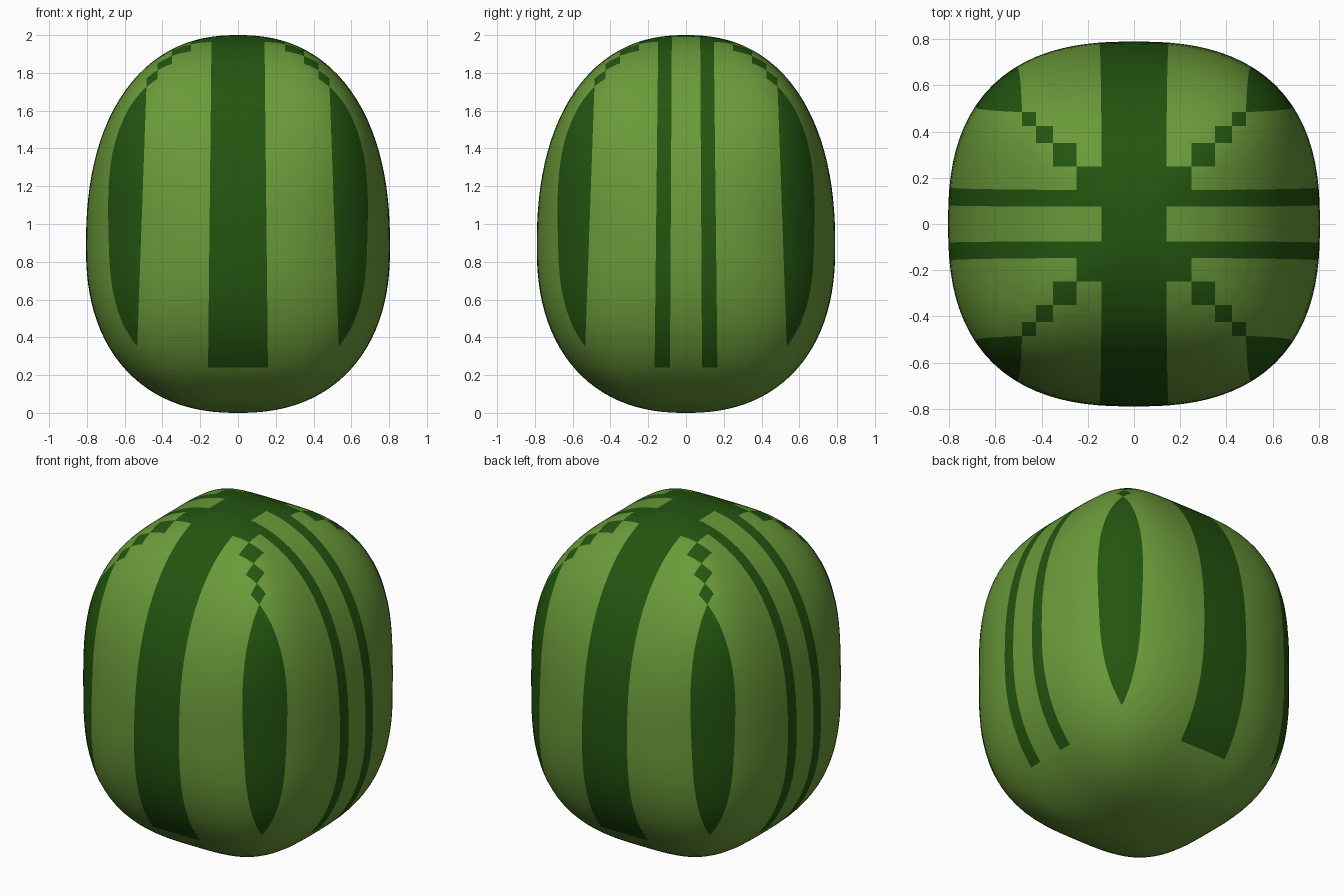
import bpy, bmesh
from math import sin, cos, pi
from mathutils import Vector

cube = bpy.data.objects.get("Cube")
if cube:
    bpy.data.objects.remove(cube, do_unlink=True)

HALF_X, HALF_Y, MID_Z = 0.805, 0.79, 0.88
SEGMENTS, RINGS = 96, 56
STRIPE_END = 0.24


def make_material(name, color):
    m = bpy.data.materials.new(name)
    m.use_nodes = True
    m.diffuse_color = color
    m.node_tree.nodes["Principled BSDF"].inputs["Base Color"].default_value = color
    return m


def radius(angle, n):
    """Polar radius of a unit superellipse."""
    return (abs(cos(angle)) ** n + abs(sin(angle)) ** n) ** (-1 / n)


def taper(offset, z):
    """Stripe edges spread a little towards the base."""
    return offset * (1 + 0.075 * (2 - z))


# Melon body: squarish rings stacked along a rounded profile
bm = bmesh.new()
rings = []
for i in range(1, RINGS):
    lat = pi * (i / RINGS - 0.5)
    r = radius(lat, 2.3)
    w, h = r * cos(lat), r * sin(lat)
    n = 2.53 + (2.6 if h > 0 else 1.0) * h * h
    z = MID_Z + h * (2 - MID_Z if h > 0 else MID_Z)
    ring = []
    for j in range(SEGMENTS):
        a = 2 * pi * j / SEGMENTS
        k = w * radius(a, n)
        ring.append(bm.verts.new((HALF_X * k * cos(a), HALF_Y * k * sin(a), z)))
    rings.append(ring)
for low, high in zip(rings, rings[1:]):
    for j in range(SEGMENTS):
        k = (j + 1) % SEGMENTS
        bm.faces.new((low[j], low[k], high[k], high[j]))
bottom, top = bm.verts.new((0, 0, 0)), bm.verts.new((0, 0, 2))
for j in range(SEGMENTS):
    k = (j + 1) % SEGMENTS
    bm.faces.new((bottom, rings[0][k], rings[0][j]))
    bm.faces.new((top, rings[-1][j], rings[-1][k]))


# Cut the skin along every stripe edge
def cut(point, normal, min_z=-1):
    faces = [f for f in bm.faces if f.calc_center_median().z > min_z]
    geom = set(faces)
    for f in faces:
        geom.update(f.edges)
        geom.update(f.verts)
    bmesh.ops.bisect_plane(bm, geom=list(geom), dist=1e-5,
                           plane_co=point, plane_no=normal)


FRONT, INNER, OUTER, CORNER = 0.14, 0.075, 0.147, 0.475
STEPS = (0.25, 0.35, 0.425, 0.485)
cut((0, 0, STRIPE_END), (0, 0, 1))
for axis, offsets in ((0, (FRONT, CORNER)), (1, (INNER, OUTER, CORNER))):
    for side in (-1, 1):
        for offset in offsets:
            point, normal = Vector((0, 0, 2)), Vector((0, 0, offset * 0.075))
            point[axis], normal[axis] = side * offset, side
            cut(point, normal)
        for step in STEPS:
            point, normal = Vector(), Vector()
            point[axis], normal[axis] = side * step, 1
            cut(point, normal, 1.68)


def is_dark(c):
    x, y, z = abs(c.x), abs(c.y), c.z
    if z < STRIPE_END:
        return False
    # Wide front-to-back band and the paired side bands
    if x < taper(FRONT, z) or taper(INNER, z) < y < taper(OUTER, z):
        return True
    # Pointed patches on the four corners
    if min(x, y) > taper(CORNER, z):
        return True
    # Crown block and the stepped squares leading to the corners
    if z > 1.68:
        if x < STEPS[0] and INNER < y < STEPS[0]:
            return True
        return any(a < x < b and a < y < b for a, b in zip(STEPS, STEPS[1:]))
    return False


for f in bm.faces:
    f.material_index = int(is_dark(f.calc_center_median()))
    f.smooth = True
bm.normal_update()

mesh = bpy.data.meshes.new("melon_body")
bm.to_mesh(mesh)
bm.free()
mesh.materials.append(make_material("light green rind", (0.145, 0.325, 0.042, 1)))
mesh.materials.append(make_material("dark green stripe", (0.017, 0.09, 0.005, 1)))
body = bpy.data.objects.new("melon_body", mesh)
bpy.context.collection.objects.link(body)
